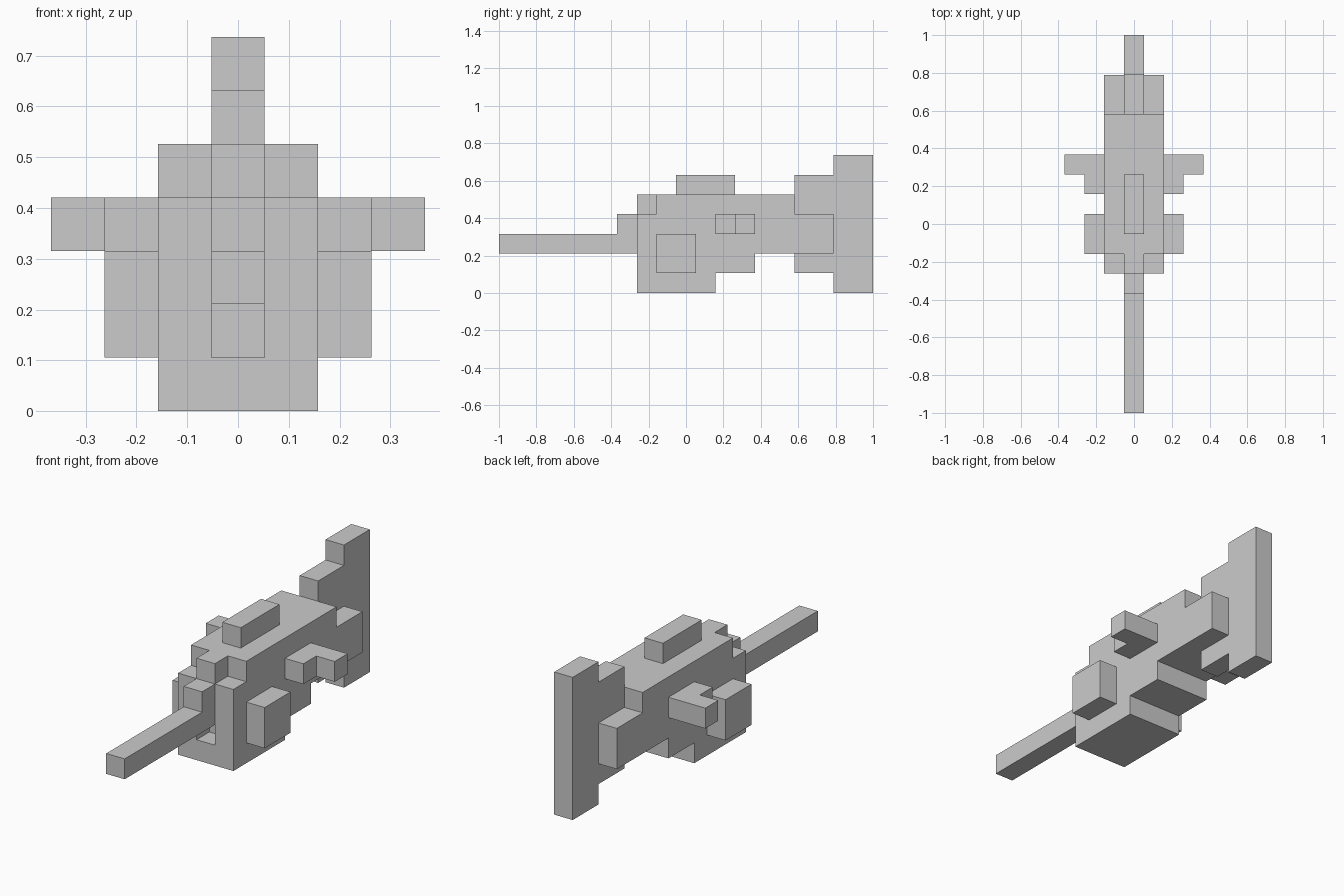
import bpy, bmesh

if "Cube" in bpy.data.objects:
    bpy.data.objects.remove(bpy.data.objects["Cube"])

U = 2 / 19  # one block; side profiles are (blocks from the nose tip, blocks up)


def slab(name, profile, x0, x1, mirror=False):
    """Extrude a side profile across x, from x0 to x1 (in blocks)."""
    bm = bmesh.new()
    face = bm.faces.new([bm.verts.new((x0 * U, k * U - 1, z * U)) for k, z in profile])
    ext = bmesh.ops.extrude_face_region(bm, geom=[face])["geom"]
    moved = [v for v in ext if isinstance(v, bmesh.types.BMVert)]
    bmesh.ops.translate(bm, verts=moved, vec=((x1 - x0) * U, 0, 0))
    bmesh.ops.recalc_face_normals(bm, faces=bm.faces)
    mesh = bpy.data.meshes.new(name)
    bm.to_mesh(mesh)
    bm.free()
    ob = bpy.data.objects.new(name, mesh)
    bpy.context.collection.objects.link(ob)
    if mirror:
        mod = ob.modifiers.new("mirror", "MIRROR")
        mod.use_mirror_merge = False
    return ob


def rect(k0, k1, z0, z1):
    return [(k0, z0), (k1, z0), (k1, z1), (k0, z1)]


# Main body: stepped belly, lowered front shoulders and lowered tail block
hull = slab("hull", [(7, 0), (11, 0), (11, 1), (13, 1), (13, 2), (17, 2), (17, 4),
                     (15, 4), (15, 5), (8, 5), (8, 4), (7, 4)], -1.5, 1.5)

# Recess in the front under the nose
cutter = slab("mouth_cutter", rect(6.5, 8, 1, 2), -0.5, 0.5)
cutter.hide_render = True
cutter.hide_set(True)
cut = hull.modifiers.new("mouth", "BOOLEAN")
cut.operation = "DIFFERENCE"
cut.solver = "EXACT"
cut.object = cutter

# Centre line: long nose beam, brow block, top ridge and tall tail fin
slab("nose_beam", [(0, 2), (7, 2), (7, 4), (6, 4), (6, 3), (0, 3)], -0.5, 0.5)
slab("brow", rect(7, 8, 4, 5), -0.5, 0.5)
slab("top_ridge", rect(9, 12, 5, 6), -0.5, 0.5)
slab("tail_fin", [(15, 1), (17, 1), (17, 0), (19, 0), (19, 7), (17, 7), (17, 6), (15, 6)],
     -0.5, 0.5)

# Mirrored side parts: pods and stepped wings
slab("side_pod", rect(8, 10, 1, 3), 1.5, 2.5, mirror=True)
slab("wing_root", rect(11, 13, 3, 4), 1.5, 2.5, mirror=True)
slab("wing_tip", rect(12, 13, 3, 4), 2.5, 3.5, mirror=True)
